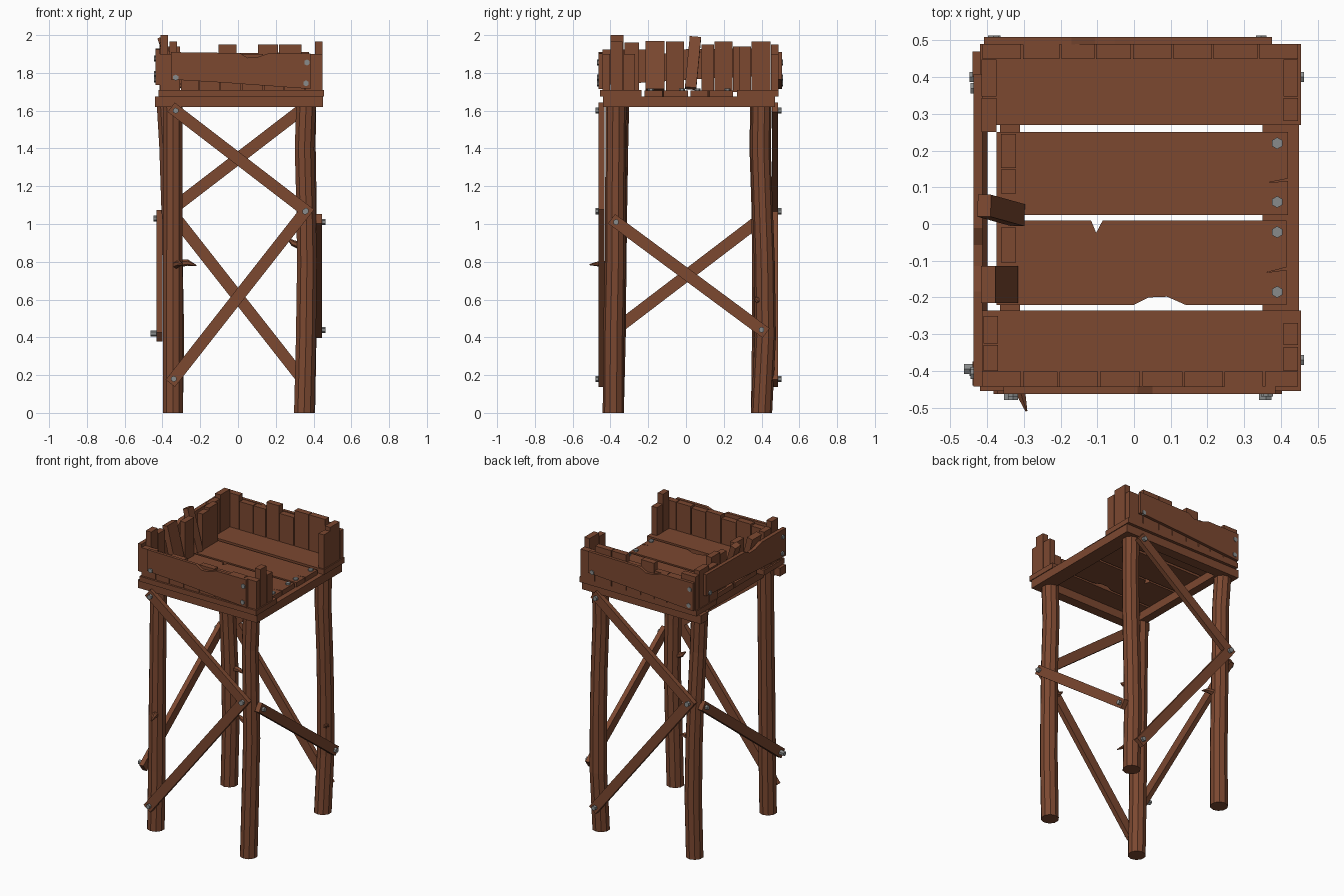
import bpy, bmesh, math
from mathutils import Vector, Matrix


def material(name, rgb):
    m = bpy.data.materials.new(name)
    m.diffuse_color = (*rgb, 1)
    return m


WOOD = material("wood", (0.20, 0.065, 0.03))
STEEL = material("steel", (0.25, 0.26, 0.26))


def finish(name, bm, mat=WOOD):
    bmesh.ops.recalc_face_normals(bm, faces=bm.faces)
    me = bpy.data.meshes.new(name)
    bm.to_mesh(me)
    bm.free()
    me.materials.append(mat)
    ob = bpy.data.objects.new(name, me)
    bpy.context.collection.objects.link(ob)
    return ob


def block(name, centre, size, rot=Matrix.Identity(4)):
    bm = bmesh.new()
    bmesh.ops.create_cube(bm, size=1)
    bm.transform(Matrix.Translation(centre) @ rot @ Matrix.Diagonal((*size, 1)))
    return finish(name, bm)


def box(name, x0, x1, y0, y1, z0, z1):
    return block(name, ((x0 + x1) / 2, (y0 + y1) / 2, (z0 + z1) / 2), (x1 - x0, y1 - y0, z1 - z0))


def slab(name, outline, place, depth):
    """Extrude a 2D outline; place(u, v) gives the 3D point."""
    bm = bmesh.new()
    f = bm.faces.new([bm.verts.new(place(u, v)) for u, v in outline])
    r = bmesh.ops.extrude_face_region(bm, geom=[f])
    bmesh.ops.translate(bm, vec=depth, verts=[g for g in r["geom"] if isinstance(g, bmesh.types.BMVert)])
    return finish(name, bm)


def bolt(name, p, normal, length=0.03):
    n = Vector(normal)
    bm = bmesh.new()
    bmesh.ops.create_cone(bm, cap_ends=True, segments=6, radius1=0.016, radius2=0.016, depth=length)
    bm.transform(Matrix.Translation(p) @ n.to_track_quat('Z', 'Y').to_matrix().to_4x4())
    return finish(name, bm, STEEL)


def tube(name, pts, radii, sides=10):
    """Faceted pole or twig through the given points, with horizontal or axial rings."""
    bm = bmesh.new()
    axis = (Vector(pts[-1]) - Vector(pts[0])).normalized()
    q = axis.to_track_quat('Z', 'Y')
    if abs(axis.z) > 0.9:
        q = Matrix.Identity(3).to_quaternion()
    rings = []
    for p, r in zip(pts, radii):
        rings.append([bm.verts.new(Vector(p) + q @ Vector((r * math.cos(a), r * math.sin(a), 0)))
                      for a in (2 * math.pi * (i + 0.5) / sides for i in range(sides))])
    for a, b in zip(rings, rings[1:]):
        for i in range(sides):
            j = (i + 1) % sides
            bm.faces.new((a[i], a[j], b[j], b[i]))
    bm.faces.new(rings[0])
    bm.faces.new(rings[-1])
    return finish(name, bm)


def brace(name, a, b, normal):
    a, b, n = Vector(a), Vector(b), Vector(normal)
    d = (b - a).normalized()
    rot = Matrix((d, n.cross(d), n)).transposed().to_4x4()
    block(name, (a + b) / 2, ((b - a).length + 0.06, 0.062, 0.032), rot)
    for p in (a, b):
        bolt(name + "_bolt", p + n * 0.016, n, 0.034)


# Bent legs
heights = (0, 0.4, 0.8, 1.1, 1.4, 1.67)
legs = {
    "front_left_leg": ((-0.345, -0.345, -0.345, -0.345, -0.345, -0.345),
                       (-0.385, -0.375, -0.37, -0.365, -0.36, -0.355)),
    "front_right_leg": ((0.35, 0.36, 0.365, 0.36, 0.352, 0.362),
                        (-0.385, -0.383, -0.375, -0.375, -0.372, -0.37)),
    "back_left_leg": ((-0.345, -0.338, -0.345, -0.355, -0.365, -0.38),
                      (0.40, 0.405, 0.405, 0.40, 0.39, 0.395)),
    "back_right_leg": ((0.355, 0.362, 0.365, 0.365, 0.36, 0.36),
                       (0.40, 0.42, 0.415, 0.405, 0.395, 0.40)),
}
for name, (xs, ys) in legs.items():
    tube(name, list(zip(xs, ys, heights)), (0.056, 0.056, 0.055, 0.054, 0.054, 0.055))

# Broken twigs on the legs
twigs = [((-0.335, -0.40, 0.78), (-0.31, -0.455, 0.79), (-0.293, -0.51, 0.785)),
         ((-0.32, 0.40, 0.79), (-0.265, 0.39, 0.795), (-0.22, 0.385, 0.78)),
         ((0.34, -0.37, 0.88), (0.29, -0.37, 0.90), (0.26, -0.37, 0.925)),
         ((0.37, 0.40, 0.585), (0.40, 0.375, 0.60), (0.41, 0.36, 0.61))]
for t in twigs:
    tube("twig", t, (0.022, 0.016, 0.003), 6)

# Zigzag braces front and back (half-turn copies), single braces on the sides
for s, side in ((1, "front"), (-1, "back")):
    y = -0.447 * s if s > 0 else 0.472
    n = (0, -s, 0)
    brace(side + "_upper_brace", (-0.33 * s, y, 1.60), (0.36 * s, y, 1.07), n)
    brace(side + "_lower_brace", (0.355 * s, y, 1.065), (-0.34 * s, y, 0.18), n)
brace("right_brace", (0.43, -0.37, 1.01), (0.43, 0.40, 0.44), (1, 0, 0))
brace("left_brace", (-0.415, 0.40, 1.03), (-0.415, -0.40, 0.42), (-1, 0, 0))
bolt("long_bolt", (-0.445, -0.395, 0.42), (-1, 0, 0), 0.035)

# Frame beams under the deck
box("front_beam", -0.44, 0.45, -0.44, -0.375, 1.62, 1.676)
box("back_beam", -0.44, 0.45, 0.40, 0.47, 1.62, 1.676)
box("left_beam", -0.365, -0.31, -0.40, 0.42, 1.62, 1.676)
box("right_beam", 0.35, 0.45, -0.40, 0.42, 1.62, 1.676)

# Deck planks, the middle ones cracked and chipped
box("front_deck_plank", -0.42, 0.455, -0.455, -0.235, 1.675, 1.71)
box("back_deck_plank", -0.42, 0.455, 0.27, 0.49, 1.675, 1.71)
deck = lambda u, v: (u, v, 1.675)
slab("middle_deck_plank_a", [(-0.375, 0.025), (0.42, 0.025), (0.42, 0.117), (0.365, 0.113),
                             (0.42, 0.124), (0.42, 0.25), (-0.375, 0.25)], deck, (0, 0, 0.032))
slab("middle_deck_plank_b", [(-0.375, -0.22), (0, -0.22), (0.04, -0.2), (0.09, -0.198), (0.14, -0.22),
                             (0.415, -0.22), (0.415, -0.125), (0.36, -0.132), (0.415, -0.118), (0.415, 0.01),
                             (-0.085, 0.01), (-0.103, -0.024), (-0.117, 0.01), (-0.375, 0.01)],
     deck, (0, 0, 0.032))
for y in (0.22, 0.06, -0.022, -0.185):
    bolt("deck_bolt", (0.39, y, 1.707), (0, 0, 1), 0.02)

# Upright planks of the front and back walls
front_x = (-0.415, -0.305, -0.205, -0.095, 0.02, 0.135, 0.245, 0.355, 0.45)
back_x = (-0.415, -0.305, -0.2, -0.105, -0.005, 0.105, 0.215, 0.34, 0.45)
front_top = (1.90, 1.89, 1.90, 1.88, 1.90, 1.89, 1.90, 1.90)
back_top = (1.94, 1.90, 1.90, 1.95, 1.90, 1.95, 1.95, 1.90)
for side, xs, tops, y in (("front", front_x, front_top, -0.442), ("back", back_x, back_top, 0.45)):
    for a, b, t in zip(xs, xs[1:], tops):
        box(side + "_wall_plank", a + 0.002, b - 0.003, y, y + 0.04, 1.70, t)

# Upright planks of the side walls; the right side is open in the middle
for y0, y1, t in ((-0.40, -0.335, 1.965), (-0.33, -0.27, 1.90), (0.28, 0.343, 1.94), (0.347, 0.448, 1.965)):
    box("right_wall_plank", 0.407, 0.447, y0, y1, 1.70, t)
for x, y0, y1, t in ((-0.41, -0.40, -0.33, 2.0), (-0.41, -0.325, -0.25, 1.96), (-0.362, -0.105, -0.01, 1.965),
                     (-0.362, 0.083, 0.148, 1.95), (-0.362, 0.152, 0.245, 1.965),
                     (-0.415, 0.25, 0.343, 1.94), (-0.415, 0.347, 0.448, 1.965)):
    box("left_wall_plank", x, x + 0.04, y0, y1, 1.70, t)
block("leaning_plank_a", (-0.362, 0.037, 1.852), (0.038, 0.06, 0.285),
      Matrix.Rotation(-0.33, 4, 'Y') @ Matrix.Rotation(-0.09, 4, 'X'))
block("leaning_plank_b", (-0.366, -0.165, 1.838), (0.04, 0.10, 0.262), Matrix.Rotation(-0.24, 4, 'Y'))

# Outer rails: chipped top edge and sloping bottom edge
rail = [(-0.355, 1.765), (-0.1, 1.75), (0.385, 1.715), (0.385, 1.903), (0.16, 1.903),
        (0.10, 1.882), (0.05, 1.88), (0.01, 1.905), (-0.355, 1.91)]
rail_bolts = ((-0.33, 1.775), (0.365, 1.855), (0.36, 1.745))
slab("front_rail", rail, lambda u, v: (u, -0.443, v), (0, -0.02, 0))
slab("back_rail", rail, lambda u, v: (-u * 1.06, 0.489, v), (0, 0.02, 0))
slab("left_rail", rail, lambda u, v: (-0.412, -u * 1.15, v + 0.02), (-0.025, 0, 0))
for u, v in rail_bolts:
    bolt("front_rail_bolt", (u, -0.462, v), (0, -1, 0), 0.016)
    bolt("back_rail_bolt", (-u * 1.05, 0.507, v), (0, 1, 0), 0.012)
    bolt("left_rail_bolt", (-0.438, -u * 1.12, v + 0.02), (-1, 0, 0), 0.014)
